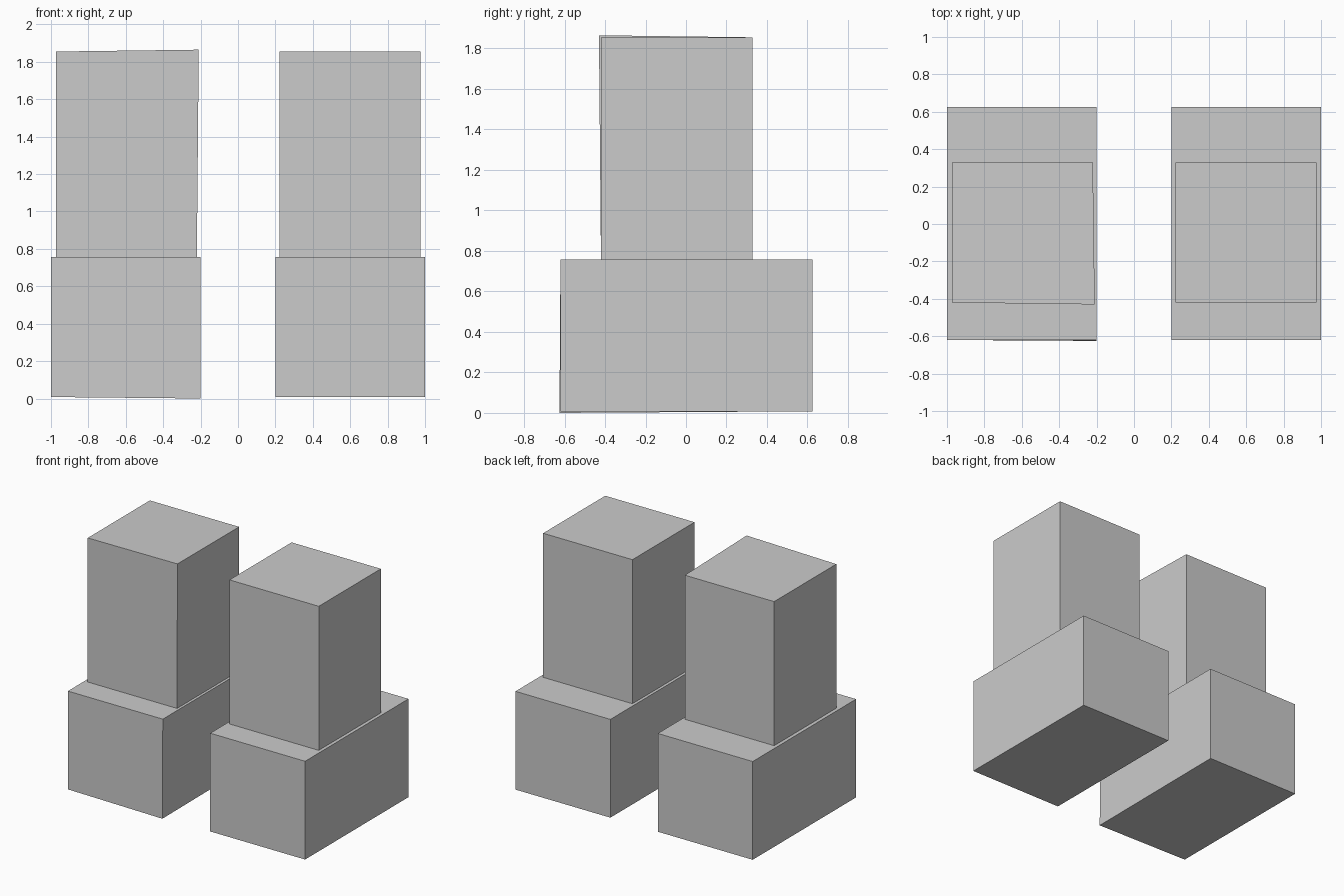
import bpy, bmesh
from mathutils import Vector

if "Cube" in bpy.data.objects:
    bpy.data.objects.remove(bpy.data.objects["Cube"])


def box(name, lo, hi, corner=None, nudge=(0, 0, 0)):
    """Box between two corners; one corner can be nudged slightly out of square."""
    lo, hi = Vector(lo), Vector(hi)
    bm = bmesh.new()
    bmesh.ops.create_cube(bm, size=1)
    for v in bm.verts:
        signs = tuple(1 if c > 0 else -1 for c in v.co)
        v.co = Vector(hi[i] if signs[i] > 0 else lo[i] for i in range(3))
        if signs == corner:
            v.co += Vector(nudge)
    mesh = bpy.data.meshes.new(name)
    bm.to_mesh(mesh)
    bm.free()
    obj = bpy.data.objects.new(name, mesh)
    bpy.context.collection.objects.link(obj)
    return obj


# Left block and tower, each with one slightly skewed inner front corner
box("left_base", (-1.0, -0.62, 0.008), (-0.2, 0.625, 0.757),
    (1, -1, -1), (0, -0.005, -0.008))
box("left_tower", (-0.973, -0.42, 0.757), (-0.22, 0.328, 1.855),
    (1, -1, 1), (0.01, -0.01, 0.01))

# Right block and tower
box("right_base", (0.2, -0.62, 0.008), (1.0, 0.625, 0.757))
box("right_tower", (0.222, -0.42, 0.757), (0.975, 0.328, 1.855))
